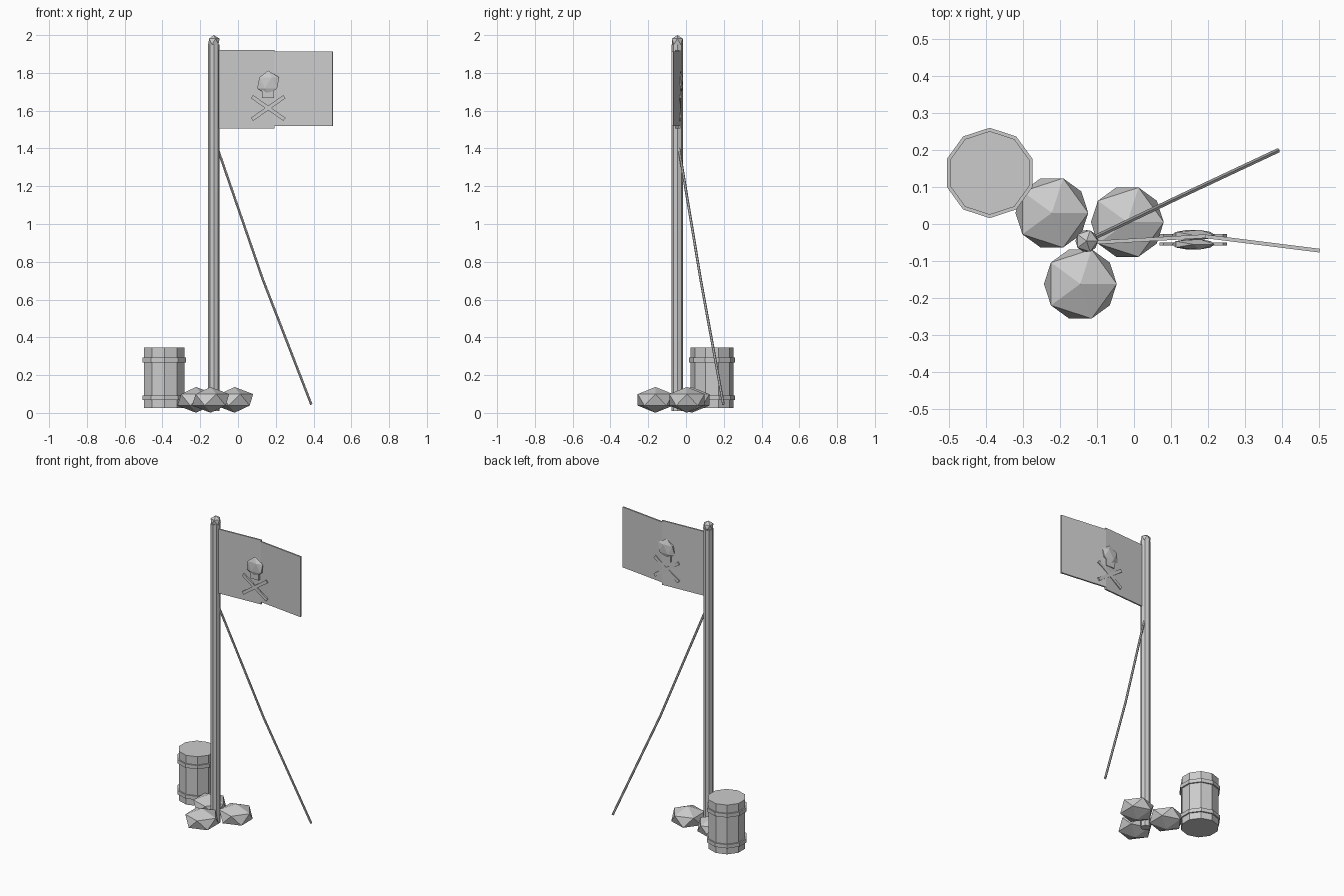
import bpy
import math
from mathutils import Vector

old = bpy.data.objects.get("Cube")
if old:
    bpy.data.objects.remove(old, do_unlink=True)

grey = bpy.data.materials.new("plain grey")
grey.use_nodes = True
colour = (0.6, 0.6, 0.6, 1)
grey.diffuse_color = colour
grey.node_tree.nodes["Principled BSDF"].inputs["Base Color"].default_value = colour


def finish(name):
    ob = bpy.context.object
    ob.name = name
    ob.data.materials.append(grey)
    return ob


def prism(name, x, y, bottom, top, radius, sides):
    bpy.ops.mesh.primitive_cylinder_add(vertices=sides, radius=radius, depth=top - bottom,
                                        location=(x, y, (bottom + top) / 2))
    return finish(name)


def gem(name, location, radius, scale=(1, 1, 1)):
    bpy.ops.mesh.primitive_ico_sphere_add(subdivisions=1, radius=radius, location=location)
    ob = finish(name)
    ob.scale = scale
    return ob


def box(name, location, size, rotation=(0, 0, 0)):
    bpy.ops.mesh.primitive_cube_add(size=1, location=location, rotation=rotation)
    ob = finish(name)
    ob.scale = size
    return ob


def rod(name, start, end, radius):
    a, b = Vector(start), Vector(end)
    bpy.ops.mesh.primitive_cylinder_add(vertices=6, radius=radius, depth=(b - a).length,
                                        location=(a + b) / 2)
    ob = finish(name)
    ob.rotation_euler = (b - a).to_track_quat('Z', 'Y').to_euler()
    return ob


# Pole with faceted finial
POLE_X, POLE_Y = -0.128, -0.046
prism("pole", POLE_X, POLE_Y, 0.01, 1.95, 0.03, 8)
gem("finial", (POLE_X, POLE_Y, 1.966), 0.034)


# Flag: two panels at slightly different angles
def panel(name, start, end, bottom, top):
    a, b = Vector(start), Vector(end)
    mid, d = (a + b) / 2, b - a
    box(name, (mid.x, mid.y, (bottom + top) / 2), (d.length, 0.01, top - bottom),
        (0, 0, math.atan2(d.y, d.x)))


panel("flag_inner", (-0.105, -0.05), (0.193, -0.033), 1.505, 1.922)
panel("flag_outer", (0.19, -0.033), (0.502, -0.072), 1.52, 1.912)

# Skull and crossed bones on both faces of the flag
for side, skull_y, bone_y in (("front", -0.055, -0.054), ("back", -0.03, -0.031)):
    gem("skull_" + side, (0.16, skull_y, 1.747), 0.065, (1, 0.25, 1))
    box("jaw_" + side, (0.159, bone_y, 1.69), (0.062, 0.012, 0.045))
    for number, tilt in enumerate((-35, 35)):
        box(f"bone_{side}_{number + 1}", (0.16, bone_y, 1.614), (0.21, 0.009, 0.02),
            (0, math.radians(tilt), 0))

# Slightly sagging stay rope
rope = [(-0.108, -0.037, 1.4), (0.13, 0.077, 0.71), (0.388, 0.198, 0.045)]
for number in range(2):
    rod(f"rope_{number + 1}", rope[number], rope[number + 1], 0.007)

# Rocks around the foot of the pole
for number, (x, y) in enumerate(((-0.222, 0.03), (-0.018, 0.005), (-0.145, -0.162))):
    gem(f"rock_{number + 1}", (x, y, 0.069), 0.11, (1, 1, 0.62))

# Ten-sided barrel with two hoops
BARREL = (-0.39, 0.138)
prism("barrel", *BARREL, 0.025, 0.345, 0.113, 10)
for name, z in (("lower_hoop", 0.08), ("upper_hoop", 0.28)):
    prism(name, *BARREL, z - 0.012, z + 0.012, 0.122, 10)
